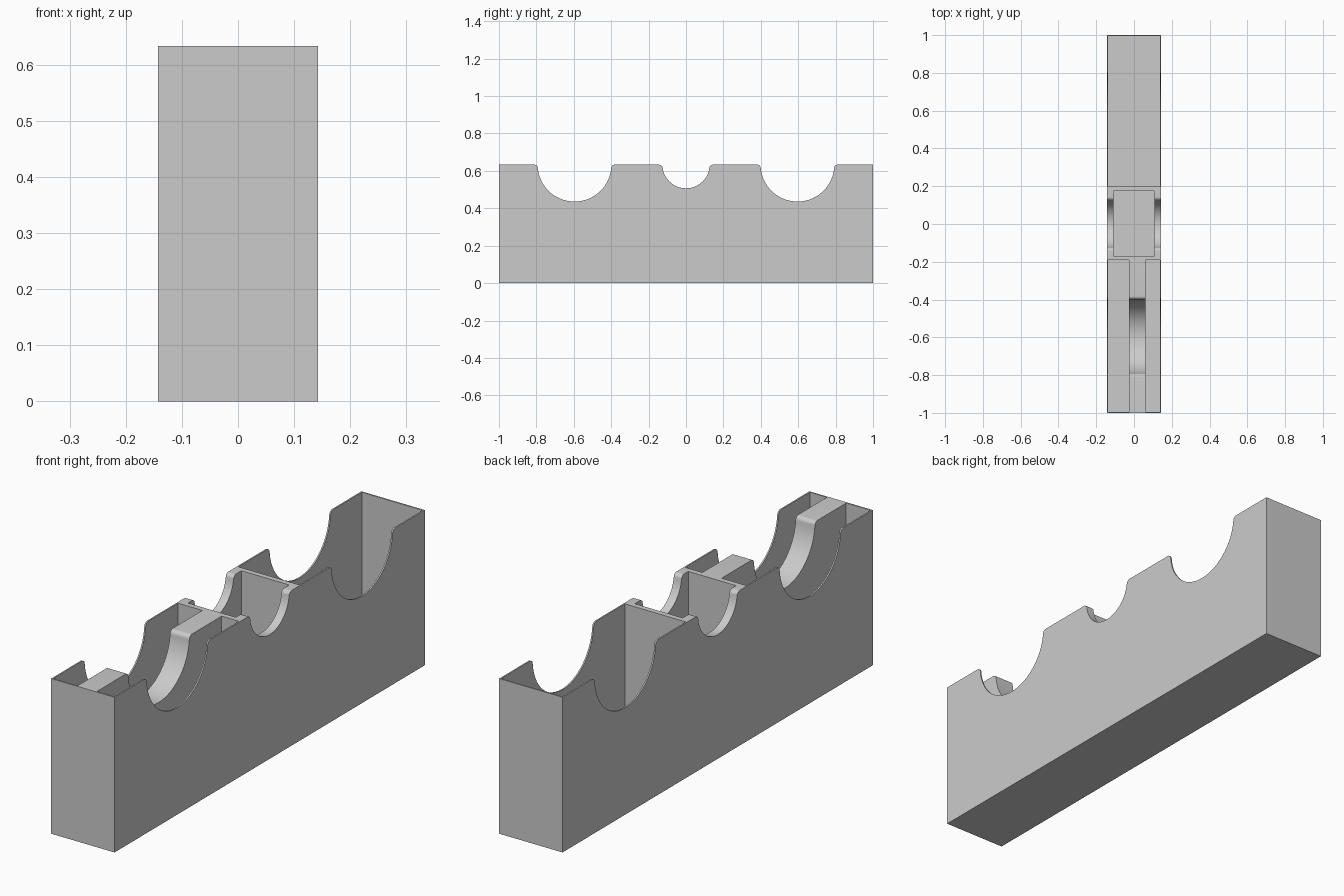
import bpy
import bmesh
from math import sqrt, atan2, pi, cos, sin

default = bpy.data.objects.get("Cube")
if default:
    bpy.data.objects.remove(default)

HALF_X, TOP, WALL = 0.143, 0.633, 0.006

grey = bpy.data.materials.new("light grey")
grey.use_nodes = True
grey.diffuse_color = (0.6, 0.6, 0.6, 1)
grey.node_tree.nodes["Principled BSDF"].inputs["Base Color"].default_value = (0.6, 0.6, 0.6, 1)


def arc(cy, cz, r, start, end, steps):
    angles = [start + (end - start) * i / steps for i in range(steps + 1)]
    return [(cy + r * cos(a), cz + r * sin(a)) for a in angles]


def notch(cy, radius, fillet):
    """Round saddle with filleted lips, running from -y to +y."""
    d = sqrt(radius ** 2 + 2 * radius * fillet)
    tilt = atan2(fillet, d)
    lip_in = arc(cy - d, TOP - fillet, fillet, pi / 2, tilt, 8)
    bowl = arc(cy, TOP, radius, pi + tilt, 2 * pi - tilt, 48)
    lip_out = arc(cy + d, TOP - fillet, fillet, pi - tilt, pi / 2, 8)
    return lip_in + bowl[1:-1] + lip_out


def new_object(name, bm):
    bmesh.ops.recalc_face_normals(bm, faces=bm.faces)
    mesh = bpy.data.meshes.new(name)
    bm.to_mesh(mesh)
    bm.free()
    mesh.materials.append(grey)
    obj = bpy.data.objects.new(name, mesh)
    bpy.context.collection.objects.link(obj)
    return obj


def add_box(bm, x0, x1, y0, y1):
    """Pocket volume from the floor up past the rim."""
    z0, z1 = WALL, TOP + 0.1
    verts = bmesh.ops.create_cube(bm, size=1)["verts"]
    for v in verts:
        v.co.x = x1 if v.co.x > 0 else x0
        v.co.y = y1 if v.co.y > 0 else y0
        v.co.z = z1 if v.co.z > 0 else z0


# Outer block with three saddles in its top edge
profile = [(-1, 0), (-1, TOP)]
for centre, radius, fillet in ((-0.596, 0.197, 0.018), (0, 0.126, 0.018), (0.596, 0.197, 0.018)):
    profile += notch(centre, radius, fillet)
profile += [(1, TOP), (1, 0)]
bm = bmesh.new()
side = bm.faces.new([bm.verts.new((-HALF_X, y, z)) for y, z in profile])
extruded = bmesh.ops.extrude_face_region(bm, geom=[side])["geom"]
for v in extruded:
    if isinstance(v, bmesh.types.BMVert):
        v.co.x = HALF_X
# The source face stays behind as the opposite cap
holder = new_object("cradle_holder", bm)

# Pockets: open back bay, thick-walled middle bay, two front bays beside the rib
inner = HALF_X - WALL
bm = bmesh.new()
add_box(bm, -inner, inner, 0.198, 1 - WALL)
add_box(bm, -0.108, 0.108, -0.169, 0.176)
add_box(bm, -inner, -0.027, -1 + WALL, -0.191)
add_box(bm, 0.06, inner, -1 + WALL, -0.191)
cutter = new_object("pocket_cutter", bm)
cutter.hide_render = True

# Hollow the block
cut = holder.modifiers.new("pockets", "BOOLEAN")
cut.operation = "DIFFERENCE"
cut.solver = "EXACT"
cut.object = cutter
for obj in bpy.context.selected_objects:
    obj.select_set(False)
bpy.context.view_layer.objects.active = holder
holder.select_set(True)
bpy.ops.object.modifier_apply(modifier=cut.name)
bpy.data.objects.remove(cutter)
bpy.ops.object.shade_smooth_by_angle()
